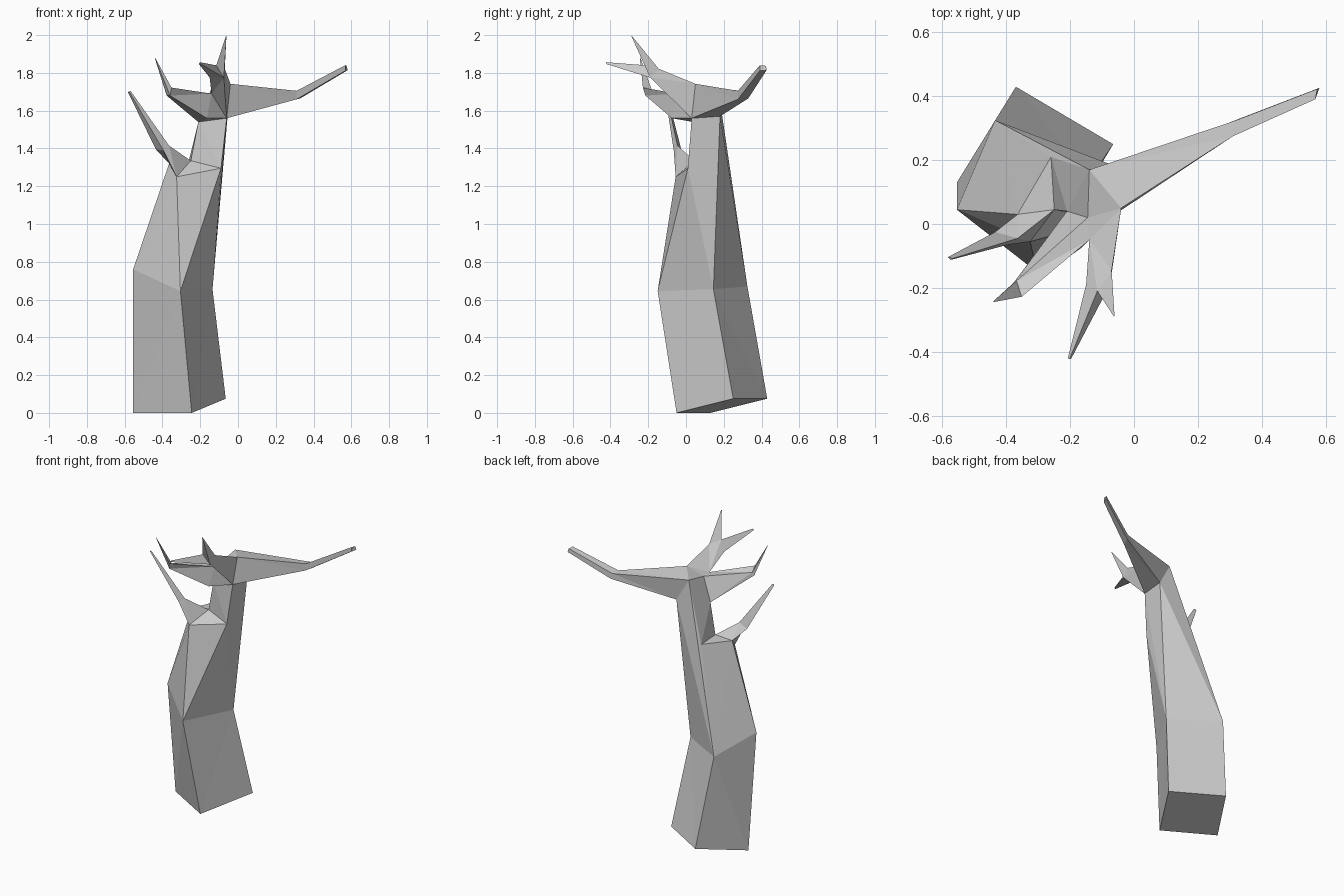
import bpy, bmesh
from mathutils import Vector as V

if "Cube" in bpy.data.objects:
    bpy.data.objects.remove(bpy.data.objects["Cube"])

bm = bmesh.new()


def pts(*coords):
    return [bm.verts.new(c) for c in coords]


def face(*vs):
    bm.faces.new(vs)


def bridge(a, b):
    """Join two rings with the same number of corners."""
    for i in range(len(a)):
        j = (i + 1) % len(a)
        face(a[i], a[j], b[j], b[i])


def tip(ring, centre, scale):
    """End a limb: shrink its last ring around a new centre and cap it."""
    mid = sum((v.co for v in ring), V()) / len(ring)
    end = pts(*[V(centre) + (v.co - mid) * scale for v in ring])
    bridge(ring, end)
    face(*end)


# lower trunk: tilted square foot and the kinked ring above it
foot = pts((-.245, -.05, 0), (-.065, .25, .075), (-.37, .43, .075), (-.555, .13, 0))
knee = pts((-.305, -.15, .645), (-.135, .145, .655), (-.435, .325, .67), (-.555, .045, .76))
face(*foot)
bridge(foot, knee)
a, b, c, d = knee

# shoulder where the low branch leaves the trunk
s_front, s_right, s_in, s_back, s_left = pts(
    (-.325, -.055, 1.25), (-.09, .01, 1.295), (-.25, .045, 1.335),
    (-.26, .21, 1.335), (-.365, .03, 1.32))

# head of the trunk: lower corners, then upper corners
h_left, h_front, h_right, h_back = pts(
    (-.21, .04, 1.54), (-.165, -.075, 1.56), (-.06, .03, 1.56), (-.055, .18, 1.57))
t_left, t_front, t_right, t_back = pts(
    (-.145, .02, 1.69), (-.14, -.05, 1.69), (-.04, .05, 1.742), (-.14, .17, 1.72))

# upper trunk walls
for f in ((a, s_right, s_front), (a, b, s_right), (b, h_back, h_right), (b, h_right, s_right),
          (b, c, h_back), (c, t_back, h_back), (c, s_back, t_back), (c, s_left, s_back),
          (c, d, s_left), (d, s_front, s_left), (d, a, s_front),
          (s_front, s_right, s_in), (s_in, s_back, s_left),
          (s_in, s_right, h_right, h_left), (s_back, s_in, h_left), (s_back, h_left, t_back),
          (h_left, t_left, t_back), (h_left, h_right, h_front), (h_front, h_right, t_front),
          (t_left, t_front, t_right), (t_left, t_right, t_back)):
    face(*f)

# low branch
low = pts((-.395, -.065, 1.39), (-.365, -.045, 1.415), (-.435, -.025, 1.395))
bridge([s_front, s_in, s_left], low)
tip(low, (-.575, -.108, 1.70), .22)

# left branch
left = pts((-.378, -.185, 1.68), (-.36, -.215, 1.68), (-.352, -.228, 1.722), (-.368, -.178, 1.70))
bridge([h_left, h_front, t_front, t_left], left)
tip(left, (-.44, -.243, 1.88), .06)

# long right branch
right = pts((.31, .275, 1.705), (.31, .275, 1.66), (.33, .33, 1.665), (.32, .325, 1.70))
bridge([t_right, h_right, h_back, t_back], right)
tip(right, (.573, .408, 1.826), .65)

# front branch, forking into a forward prong and an upright spike
f_top, f_back, f_right, f_low = pts(
    (-.115, -.21, 1.84), (-.07, -.145, 1.822), (-.075, -.19, 1.775), (-.15, -.19, 1.775))
for f in ((t_front, f_top, f_back, t_right), (t_right, f_back, f_right, h_right),
          (h_right, f_right, f_low, t_front), (t_front, f_low, f_top)):
    face(*f)
tip([f_top, f_low, f_right], (-.202, -.422, 1.85), .15)
tip([f_back, f_top, f_right], (-.062, -.288, 1.995), .05)

# one welded, flat-shaded mesh
bmesh.ops.triangulate(bm, faces=[f for f in bm.faces if len(f.verts) > 3])
bmesh.ops.recalc_face_normals(bm, faces=bm.faces)
mesh = bpy.data.meshes.new("dead_tree")
bm.to_mesh(mesh)
bm.free()
bpy.context.collection.objects.link(bpy.data.objects.new("dead_tree", mesh))
